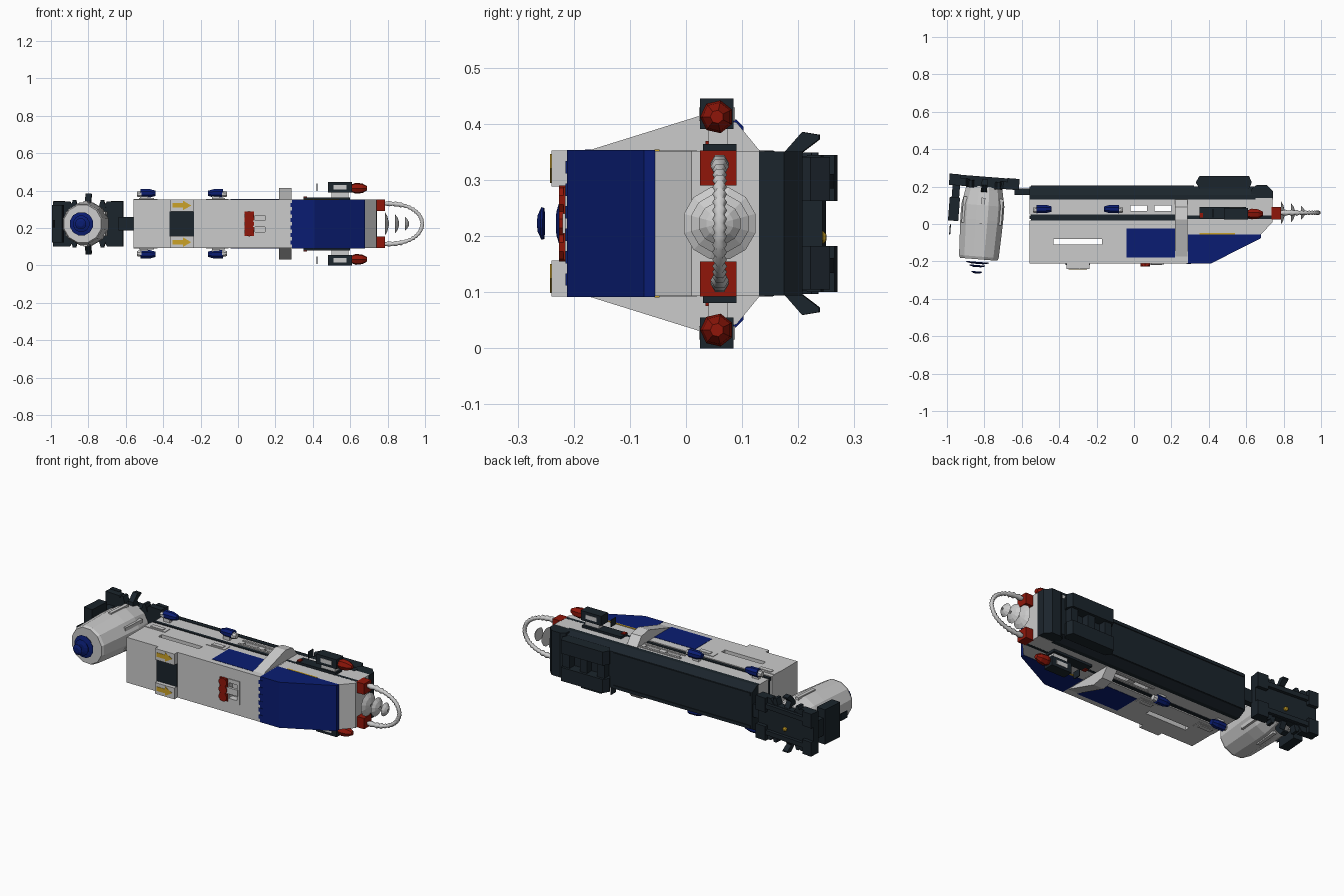
import bpy, bmesh, math
from mathutils import Matrix

if "Cube" in bpy.data.objects:
    bpy.data.objects.remove(bpy.data.objects["Cube"])

ZC = 0.2225  # height of the mirror plane


def mat(name, rgb):
    m = bpy.data.materials.new(name)
    m.diffuse_color = (*rgb, 1)
    m.use_nodes = True
    m.node_tree.nodes["Principled BSDF"].inputs["Base Color"].default_value = m.diffuse_color
    return m


BLUE = mat("blue", (0.003, 0.012, 0.17))
DARK = mat("dark", (0.011, 0.018, 0.025))
RED = mat("red", (0.28, 0.008, 0.003))
GOLD = mat("gold", (0.6, 0.36, 0.02))


def finish(name, bm, m, tf=None):
    bmesh.ops.recalc_face_normals(bm, faces=bm.faces)
    if tf:
        bm.transform(tf)
    me = bpy.data.meshes.new(name)
    bm.to_mesh(me)
    bm.free()
    ob = bpy.data.objects.new(name, me)
    bpy.context.collection.objects.link(ob)
    if m:
        me.materials.append(m)
    return ob


def place(axis, u, v, w):
    return {'x': (w, u, v), 'y': (u, w, v), 'z': (u, v, w)}[axis]


def prism(name, axis, pts, a, b, m=None, tf=None):
    """Extrude a 2D outline along an axis from a to b."""
    bm = bmesh.new()
    lo = [bm.verts.new(place(axis, u, v, a)) for u, v in pts]
    hi = [bm.verts.new(place(axis, u, v, b)) for u, v in pts]
    n = len(pts)
    bm.faces.new(lo)
    bm.faces.new(hi)
    for i in range(n):
        bm.faces.new((lo[i], lo[(i + 1) % n], hi[(i + 1) % n], hi[i]))
    return finish(name, bm, m, tf)


def box(name, x, y, z, m=None, tf=None):
    return prism(name, 'z', [(x[0], y[0]), (x[1], y[0]), (x[1], y[1]), (x[0], y[1])], z[0], z[1], m, tf)


def sbox(name, x, y, d, m=None, tf=None):
    """Box pair mirrored above and below the centre plane."""
    for s, tag in ((1, "upper"), (-1, "lower")):
        box(f"{name}_{tag}", x, y, sorted((ZC + s * d[0], ZC + s * d[1])), m, tf)


def cut(target, x, y, z):
    """Cut a box-shaped opening with a hidden cutter."""
    c = box("cutter", x, y, z)
    c.hide_render = True
    c.hide_set(True)
    md = target.modifiers.new("opening", 'BOOLEAN')
    md.object = c
    md.operation = 'DIFFERENCE'
    md.solver = 'EXACT'


def lathe(name, axis, c, prof, sides, m=None, tf=None):
    """Turn (position, radius) pairs about an axis through the 2D centre c."""
    bm = bmesh.new()
    rings = []
    for t, r in prof:
        rings.append([bm.verts.new(place(axis, c[0] + r * math.cos(2 * math.pi * (i + .5) / sides),
                                         c[1] + r * math.sin(2 * math.pi * (i + .5) / sides), t))
                      for i in range(sides)])
    for p, q in zip(rings, rings[1:]):
        for i in range(sides):
            j = (i + 1) % sides
            bm.faces.new((p[i], p[j], q[j], q[i]))
    bm.faces.new(rings[0])
    bm.faces.new(rings[-1])
    return finish(name, bm, m, tf)


# Main hull: front shell, dark seam, rear shell, with through slots and a lever recess
front = box("front_hull", (-.56, .29), (-.212, .02), (ZC - .13, ZC + .13))
cut(front, (-.43, -.17), (-.11, -.08), (0, .5))
cut(front, (.09, .145), (-.3, -.18), (ZC - .045, ZC + .045))
box("hull_seam", (-.55, .5), (.01, .06), (ZC - .122, ZC + .122), DARK)
rear = box("rear_hull", (-.56, .3), (.05, .14), (ZC - .127, ZC + .127))
for x in (-.02, .11):
    cut(rear, (x, x + .09), (.07, .098), (0, .5))
prism("nose_hull", 'z', [(.285, -.055), (.68, -.055), (.74, .01), (.74, .14), (.285, .14)], ZC - .129, ZC + .129)
prism("blue_nose", 'z', [(.29, -.055), (.29, -.212), (.41, -.212), (.68, -.075), (.68, -.055)], ZC - .131, ZC + .131, BLUE)
for k in range(6):
    z = ZC - .1 + k * .04
    box(f"nose_hinge_{k}", (.282, .305), (-.215, -.19), (z - .011, z + .011), BLUE)
sbox("nose_mark", (.35, .54), (-.056, -.047), (.12, .132), GOLD)

# Panels on the top and bottom of the hull
sbox("blue_side_panel", (-.04, .22), (-.18, -.025), (.12, .1315), BLUE)
for y in (.055, .1):
    sbox("vent_lip", (-.04, .22), (y, y + .012), (.12, .132))
sbox("rail", (-.56, .74), (.028, .046), (.11, .1295), DARK)
for x0, x1 in ((-.56, -.43), (-.17, -.05)):
    sbox("side_bracket", (x0, x1), (-.05, -.003), (.12, .133))
    sbox("bracket_pad", (x0 + .03, x1 - .02), (-.04, -.015), (.13, .137))

# Small blue thrusters with grey cups
for s in (1, -1):
    for x, dr in ((-.49, 1), (-.11, -1)):
        zc = ZC + s * .163
        lathe("thruster", 'x', (.08, zc), [(x - dr * .03, .024), (x + dr * .02, .024), (x + dr * .05, .015)], 8, BLUE)
        lathe("thruster_cup", 'x', (.075, zc - s * .004), [(x - dr * .05, .015), (x - dr * .025, .02)], 8)
        box("thruster_stem", (x - .03, x + .01), (.065, .085), sorted((ZC + s * .12, zc)))

# Side ribs
for s in (1, -1):
    prism("side_rib", 'x', [(y, ZC + s * d) for y, d in
          ((-.19, .125), (.025, .192), (.09, .18), (.135, .125))], .22, .285)

# Side blasters
for s in (1, -1):
    sz = lambda a, b: sorted((ZC + s * a, ZC + s * b))
    box("blaster_mount", (.35, .6), (.03, .09), sz(.12, .142), DARK)
    box("blaster_neck", (.5, .59), (.04, .075), sz(.13, .175))
    box("blaster_body", (.48, .61), (.025, .085), sz(.168, .2225), DARK)
    box("blaster_inset", (.51, .58), (.023, .087), sz(.183, .207))
    box("blaster_sight", (.42, .425), (.035, .08), sz(.175, .215), DARK)
    box("blaster_foot", (.35, .37), (.035, .06), sz(.13, .147), RED)
    lathe("blaster_tip", 'x', (.055, ZC + s * .19), [(.605, .02), (.63, .03), (.665, .026), (.69, .012)], 7, RED)

# Front decoration: arrow plate and lever station
sbox("arrow_plate", (-.36, -.237), (-.24, -.205), (.066, .13))
box("dark_panel", (-.365, -.235), (-.218, -.2), (ZC - .067, ZC + .067), DARK)
for d in (-.098, .098):
    prism("arrow", 'y', [(-.35 + u, ZC + d + v) for u, v in ((0, -.012), (.055, -.012), (.055, -.026), (.1, 0),
          (.055, .026), (.055, .012), (0, .012))], -.242, -.23, GOLD)
sbox("lever_frame", (.09, .16), (-.216, -.2), (.045, .067))
box("lever_frame_side", (.145, .16), (-.216, -.2), (ZC - .067, ZC + .067))
box("lever_base", (.035, .085), (-.218, -.2), (ZC - .065, ZC + .065), RED)
box("lever_arm", (.08, .15), (-.22, -.205), (ZC - .018, ZC + .018))
for k in (-1, 0, 1):
    lathe("lever_knob", 'y', (.06, ZC + k * .042), [(-.226, .026), (-.2, .026)], 10, RED)

# Dark back shell with chamfered edges and end cap
prism("back_shell", 'x', [(.13, ZC - .13), (.155, ZC - .13), (.2, ZC - .105), (.2, ZC + .105), (.155, ZC + .13),
      (.13, ZC + .13)], -.56, .65, DARK)
prism("back_end_cap", 'z', [(.62, .13), (.742, .13), (.742, .175), (.71, .208), (.655, .208), (.63, .19)],
      ZC - .128, ZC + .128, DARK)
sbox("back_ridge", (-.55, .32), (.19, .205), (.085, .103), DARK)

# Back frame with two chamfered beams and cross bars
for s in (1, -1):
    a, b = sorted((ZC + s * .04, ZC + s * .118))
    prism("back_beam", 'z', [(.33, .222), (.35, .257), (.615, .257), (.63, .222), (.615, .19), (.35, .19)], a, b, DARK)
for x in (.35, .46, .57):
    box("back_cross_bar", (x, x + .045), (.19, .243), (ZC - .05, ZC + .05), DARK)

# Red clamps, cone waves and the looped hose
sbox("red_clamp", (.735, .785), (.025, .09), (.068, .13), RED)
for x, r in ((.785, .066), (.84, .053), (.893, .038)):
    lathe("cone_wave", 'x', (.06, ZC), [(x, r), (x + .013, r * .65), (x + .022, .008), (x + .017, .006),
          (x + .007, r * .65), (x, r * .97)], 12)
cu = bpy.data.curves.new("hose", 'CURVE')
cu.dimensions = '3D'
cu.bevel_depth = .011
cu.bevel_resolution = 1
sp = cu.splines.new('POLY')
N = 44
sp.points.add(N)
for i, p in enumerate(sp.points):
    a = math.pi * (i / N - .5)
    p.co = (.785 + .2 * abs(math.cos(a)) ** .8, .06, ZC + .108 * math.sin(a), 1)
    p.radius = (1.2 if i % 2 else .8) * (1.25 if i < 6 or i > N - 6 else 1)
hose = bpy.data.objects.new("hose", cu)
bpy.context.collection.objects.link(hose)

# Rear turret, slightly turned
T = Matrix.Translation((-.8, .2, 0)) @ Matrix.Rotation(math.radians(-4.5), 4, 'Z')
lathe("turret_drum", 'y', (0, ZC), [(-.39, .103), (-.375, .11), (-.18, .119), (-.1, .119), (-.02, .103), (0, .1)],
      12, None, T)
for k in range(6):
    a = math.pi * (k / 3 + 1 / 6)
    c, s = math.cos(a), math.sin(a)
    box("drum_rib", (.112 * c - .01, .112 * c + .01), (-.2, -.06), (ZC + .112 * s - .01, ZC + .112 * s + .01), None, T)
for y, r in ((-.415, .064), (-.432, .045), (-.466, .03)):
    lathe("blue_wave", 'y', (-.005, ZC), [(y, r * .5), (y + .007, r), (y + .011, r * .95)], 12, BLUE, T)

# Turret back plate: waisted panel, end pads, bars and spikes
prism("turret_back_plate", 'y', [(-.19, ZC - .12), (-.1, ZC - .12), (-.08, ZC - .09), (.08, ZC - .09), (.1, ZC - .12),
      (.185, ZC - .12), (.185, ZC + .12), (.1, ZC + .12), (.08, ZC + .09), (-.08, ZC + .09), (-.1, ZC + .12),
      (-.19, ZC + .12)], -.005, .035, DARK, T)
for x0, x1 in ((-.19, -.13), (.12, .185)):
    sbox("turret_end_pad", (x0, x1), (.03, .055), (.04, .122), DARK, T)
sbox("turret_bar", (-.135, .125), (.03, .053), (.062, .088), DARK, T)
for s in (1, -1):
    prism("turret_fin", 'x', [(-.03, ZC + s * .09), (-.028, ZC + s * .122), (.008, ZC + s * .163), (.038, ZC + s * .158),
          (.038, ZC + s * .15), (.005, ZC + s * .125), (.03, ZC + s * .08)], -.016, .016, DARK, T)
    for x in (-.075, .075):
        prism("turret_tooth", 'y', [(x - .02, ZC + s * .085), (x - .008, ZC + s * .126), (x + .008, ZC + s * .126),
              (x + .02, ZC + s * .085)], -.01, .03, DARK, T)
lathe("gold_pin", 'y', (0, ZC - .025), [(.03, .012), (.045, .012), (.05, .006)], 8, GOLD, T)
box("turret_side_block", (-.18, -.125), (-.195, -.07), (ZC - .1, ZC + .1), DARK, T)
box("turret_block_arm", (-.17, -.13), (-.08, .01), (ZC - .05, ZC + .05), DARK, T)
box("turret_side_tab", (-.168, -.162), (-.27, -.215), (ZC - .02, ZC + .02), DARK, T)
box("turret_link", (-.64, -.54), (.155, .19), (ZC - .037, ZC + .037), DARK)
